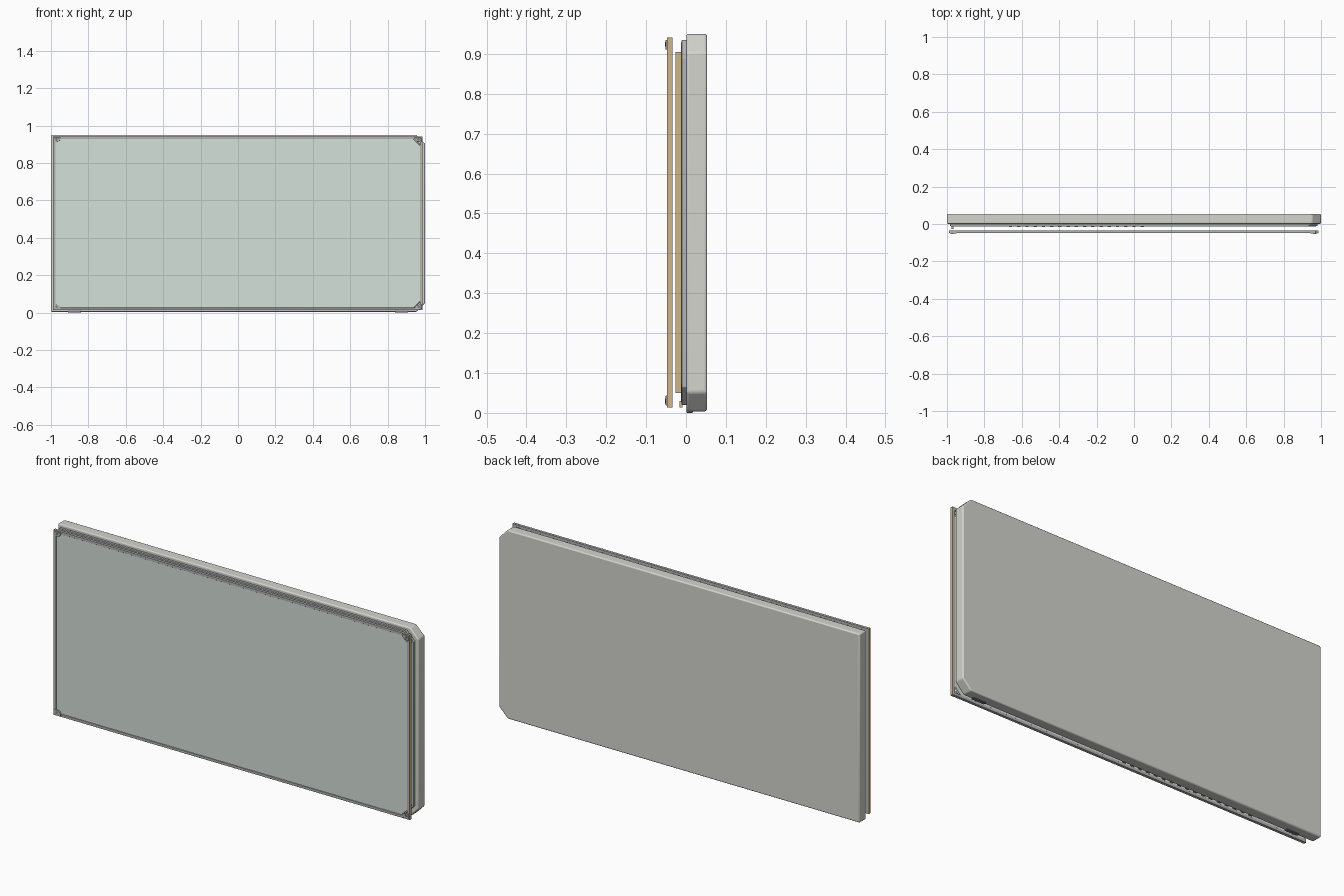
import bpy, bmesh
from mathutils import Vector

if "Cube" in bpy.data.objects:
    bpy.data.objects.remove(bpy.data.objects["Cube"])


def material(name, color):
    m = bpy.data.materials.new(name)
    m.diffuse_color = color
    m.use_nodes = True
    m.node_tree.nodes["Principled BSDF"].inputs["Base Color"].default_value = m.diffuse_color
    return m


GOLD = material("gold_board", (0.62, 0.47, 0.25, 1))
GREEN = material("green_glass", (0.66, 0.75, 0.70, 1))
DARK = material("dark_grey", (0.2, 0.2, 0.2, 1))
GREY = material("mid_grey", (0.45, 0.46, 0.45, 1))
WARM = material("warm_grey", (0.66, 0.66, 0.62, 1))


def prism(name, pts, y0, y1, mat=None, bevel=0.0):
    """Extrude an x-z outline from y0 to y1."""
    bm = bmesh.new()
    face = bm.faces.new([bm.verts.new((x, y0, z)) for x, z in pts])
    ext = bmesh.ops.extrude_face_region(bm, geom=[face])
    verts = [v for v in ext["geom"] if isinstance(v, bmesh.types.BMVert)]
    bmesh.ops.translate(bm, verts=verts, vec=Vector((0, y1 - y0, 0)))
    if not any(len(f.verts) == len(pts) and abs(f.calc_center_median().y - y0) < 1e-6 for f in bm.faces):
        bm.faces.new([v for v in bm.verts if abs(v.co.y - y0) < 1e-6])
    bmesh.ops.recalc_face_normals(bm, faces=bm.faces)
    me = bpy.data.meshes.new(name)
    bm.to_mesh(me)
    bm.free()
    ob = bpy.data.objects.new(name, me)
    bpy.context.collection.objects.link(ob)
    if mat:
        me.materials.append(mat)
    if bevel:
        mod = ob.modifiers.new("bevel", "BEVEL")
        mod.width = bevel
        mod.segments = 3
        mod.limit_method = 'ANGLE'
        bpy.context.view_layer.objects.active = ob
        ob.select_set(True)
        bpy.ops.object.shade_smooth_by_angle()
        ob.select_set(False)
    return ob


def box(name, x0, x1, y0, y1, z0, z1, mat=None, bevel=0.0):
    return prism(name, [(x0, z0), (x1, z0), (x1, z1), (x0, z1)], y0, y1, mat, bevel)


def clipped(x0, x1, z0, z1, c):
    """Rectangle with both right-hand corners cut off."""
    return [(x0, z0), (x1 - c, z0), (x1, z0 + c), (x1, z1 - c), (x1 - c, z1), (x0, z1)]


# Rear housing
prism("rear_housing", clipped(-1, 1, 0.004, 0.95, 0.047), 0.001, 0.053, WARM, 0.006)

# Feet under the housing
for s, side in ((-1, "left"), (1, "right")):
    box(f"foot_{side}", s * 0.875 - 0.035, s * 0.875 + 0.035, 0.001, 0.017, 0, 0.012, DARK, 0.002)

# Display tray and display panel
prism("display_tray", clipped(-0.985, 0.982, 0.02, 0.935, 0.045), -0.011, 0.002, GREY, 0.002)
prism("display_panel", clipped(-0.978, 0.974, 0.027, 0.928, 0.045), -0.013, -0.01, GREEN)

# Circuit strip beside the panel and connector tabs below it
box("side_circuit_strip", -0.977, -0.964, -0.026, -0.013, 0.05, 0.905, GOLD)
for i in range(17):
    x = -0.66 + i * 0.044
    box(f"connector_tab_{i}", x - 0.009, x + 0.009, -0.016, -0.009, 0.014, 0.03, GOLD)

# Front frame: grey rails with thin gold boards on the outer sides
XL, XR, ZB, ZT = -0.99, 0.986, 0.013, 0.941
Y0, Y1 = -0.048, -0.034
box("frame_left_board", XL, XL + 0.004, Y0, Y1, ZB, ZT, GOLD)
box("frame_right_board", XR - 0.004, XR, Y0, Y1, ZB, ZT, GOLD)
box("frame_left_rail", XL + 0.004, XL + 0.014, Y0, Y1, ZB, ZT, GREY)
box("frame_right_rail", XR - 0.014, XR - 0.004, Y0, Y1, ZB, ZT, GREY)
box("frame_top_rail", XL + 0.014, XR - 0.014, Y0, Y1, ZT - 0.013, ZT, GREY, 0.001)
box("frame_bottom_rail", XL + 0.014, XR - 0.014, Y0, Y1, ZB, ZB + 0.013, GREY, 0.001)

# Front glass set into the frame, with its right corners clipped
prism("front_glass", clipped(XL + 0.012, XR - 0.012, ZB + 0.011, ZT - 0.011, 0.038),
      -0.044, -0.036, GREEN)

# Corner brackets with screws
for xc, sx in ((XL, 1), (XR, -1)):
    for zc, sz in ((ZB, 1), (ZT, -1)):
        tag = ("left" if sx > 0 else "right") + ("_bottom" if sz > 0 else "_top")
        shape = [(0.006, 0.006), (0.042, 0.006), (0.042, 0.014),
                 (0.032, 0.026), (0.014, 0.03), (0.006, 0.03)]
        prism(f"corner_bracket_{tag}", [(xc + sx * a, zc + sz * b) for a, b in shape],
              -0.051, -0.042, GREY, 0.001)
        bpy.ops.mesh.primitive_cylinder_add(vertices=16, radius=0.006, depth=0.004,
                                            location=(xc + sx * 0.02, -0.051, zc + sz * 0.017),
                                            rotation=(1.5708, 0, 0))
        screw = bpy.context.object
        screw.name = f"bracket_screw_{tag}"
        screw.data.materials.append(DARK)
        bpy.ops.object.shade_smooth_by_angle()
        screw.select_set(False)
